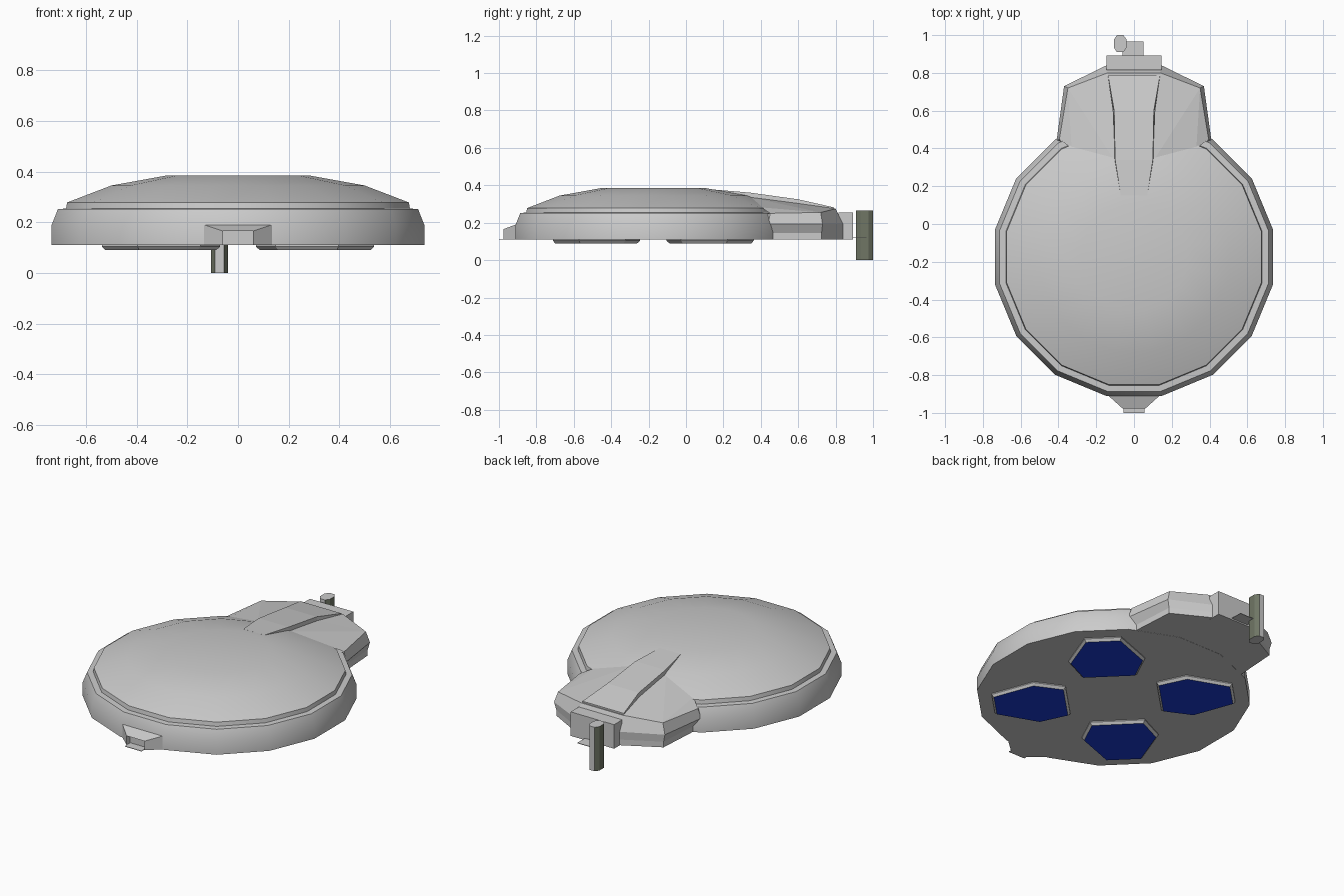
import bpy, bmesh, math
from mathutils import Vector

cube = bpy.data.objects.get("Cube")
if cube:
    bpy.data.objects.remove(cube, do_unlink=True)


def material(name, rgb):
    m = bpy.data.materials.new(name)
    m.use_nodes = True
    m.diffuse_color = (*rgb, 1)
    m.node_tree.nodes["Principled BSDF"].inputs["Base Color"].default_value = (*rgb, 1)
    return m


GREY = material("hull_grey", (0.6, 0.6, 0.6))
BLUE = material("deep_blue", (0.01, 0.045, 0.66))
OLIVE = material("dark_olive", (0.16, 0.18, 0.13))


def finish(name, bm, mats, smooth=False):
    """Turn a bmesh into a named object with its materials."""
    bmesh.ops.recalc_face_normals(bm, faces=bm.faces[:])
    me = bpy.data.meshes.new(name)
    bm.to_mesh(me)
    bm.free()
    ob = bpy.data.objects.new(name, me)
    bpy.context.collection.objects.link(ob)
    for m in mats:
        me.materials.append(m)
    if smooth:
        bpy.ops.object.select_all(action='DESELECT')
        ob.select_set(True)
        bpy.context.view_layer.objects.active = ob
        bpy.ops.object.shade_smooth_by_angle(angle=math.radians(30))
    return ob


def loft(bm, rings):
    """Skin a stack of closed rings and cap both ends; returns the end cap."""
    vs = [[bm.verts.new(p) for p in r] for r in rings]
    n = len(vs[0])
    for a, b in zip(vs, vs[1:]):
        for i in range(n):
            j = (i + 1) % n
            bm.faces.new((a[i], a[j], b[j], b[i]))
    bm.faces.new(vs[0][::-1])
    return bm.faces.new(vs[-1])


def box(bm, lo, hi):
    loft(bm, [[(lo[0], lo[1], z), (hi[0], lo[1], z), (hi[0], hi[1], z), (lo[0], hi[1], z)]
              for z in (lo[2], hi[2])])


def mirrored(half):
    """Close a right-hand outline with its mirror image."""
    return half + [(-x, y, z) for x, y, z in reversed(half)]


CY = -0.175  # centre of the round hull

# Round hull: sixteen sides, stepped rim and shallow dome
profile = [(0.75, 0.11), (0.75, 0.19), (0.725, 0.252), (0.692, 0.254),
           (0.688, 0.278), (0.51, 0.345), (0.285, 0.385)]
bm = bmesh.new()
loft(bm, [[(r * math.cos(math.tau * (i + .5) / 16), CY + r * math.sin(math.tau * (i + .5) / 16), z)
           for i in range(16)] for r, z in profile])
finish("hull", bm, [GREY], True)

# Rear housing: undercut sides, overhanging shoulder, bevelled top edge
inset = [(0.30, 0.30), (0.375, 0.46), (0.358, 0.725), (0.145, 0.84)]
outer = [(0.30, 0.30), (0.41, 0.44), (0.37, 0.73), (0.145, 0.84)]
upper = [(0.30, 0.30, 0.25), (0.395, 0.45, 0.25), (0.35, 0.72, 0.255), (0.14, 0.80, 0.275)]
bm = bmesh.new()
loft(bm, [mirrored([(x, y, 0.111) for x, y in inset]),
          mirrored([(x, y, 0.145) for x, y in inset]),
          mirrored([(x, y, 0.192) for x, y in outer]),
          mirrored(upper)])
finish("rear_housing", bm, [GREY])

# Sloping roof panels beside the spine, one per side
roof_points = dict(a=(0.10, 0.33, 0.338), b=(0.33, 0.40, 0.282), c=(0.395, 0.45, 0.25),
                   d=(0.35, 0.72, 0.255), e=(0.14, 0.80, 0.275), f=(0.11, 0.60, 0.303))
for side, label in ((1, "left"), (-1, "right")):
    bm = bmesh.new()
    v = {k: bm.verts.new((x * side, y, z)) for k, (x, y, z) in roof_points.items()}
    for tri in ("abd", "bcd", "adf", "fde"):
        bm.faces.new([v[k] for k in tri])
    # normals point up
    for f in bm.faces:
        f.normal_update()
    ob = finish("roof_panel_" + label, bm, [GREY])
    if ob.data.polygons[0].normal.z < 0:
        ob.data.flip_normals()

# Raised central spine running from the dome to the rear
bm = bmesh.new()
loft(bm, [mirrored([(x, y, z), (x + 0.004, y, z - d)]) for x, y, z, d in
          ((0.07, 0.15, 0.377, 0.04), (0.10, 0.34, 0.361, 0.05),
           (0.105, 0.60, 0.325, 0.05), (0.138, 0.79, 0.282, 0.03))])
finish("spine", bm, [GREY])

# Rear mount block with a thin tongue
bm = bmesh.new()
box(bm, (-0.145, 0.815, 0.11), (0.145, 0.893, 0.255))
finish("rear_mount", bm, [GREY])
bm = bmesh.new()
box(bm, (-0.06, 0.89, 0.118), (0.05, 0.965, 0.121))
finish("rear_tongue", bm, [GREY])

# Upright eight-sided rod behind the mount
outline = [(0.033, 0.022), (0.017, 0.045), (-0.017, 0.045), (-0.033, 0.022),
           (-0.033, -0.022), (-0.017, -0.045), (0.017, -0.045), (0.033, -0.022)]
bm = bmesh.new()
loft(bm, [[(x - 0.073, y + 0.955, z) for x, y in outline] for z in (0, 0.265)])
bm.normal_update()
for f in bm.faces:
    f.material_index = 0 if abs(f.normal.z) > 0.9 or abs(f.normal.y) > 0.9 else 1
finish("rear_rod", bm, [GREY, OLIVE])

# Front nub: tapered wedge with a recessed socket
bm = bmesh.new()
front = loft(bm, [[(-w, y, 0.11), (w, y, 0.11), (w, y, z), (-w, y, z)]
                  for w, y, z in ((0.14, -0.89, 0.195), (0.14, -0.905, 0.192), (0.06, -0.977, 0.165))])
bmesh.ops.inset_individual(bm, faces=[front], thickness=0.014)
bmesh.ops.translate(bm, verts=front.verts[:], vec=(0, 0.035, 0))
finish("front_nub", bm, [GREY])
bm = bmesh.new()
box(bm, (-0.055, -1.0, 0.11), (0.055, -0.97, 0.113))
finish("front_tongue", bm, [GREY])

# Four belly pads: tapered grey frame with a blue face underneath
pad = [(0.25, 0.15), (0.42, 0.21), (0.66, 0.10), (0.66, -0.10), (0.42, -0.21), (0.25, -0.15)]
for k, label in enumerate(("back_left", "back_right", "front_right", "front_left")):
    ang = math.radians(45 + 90 * k)
    ca, sa = math.cos(ang), math.sin(ang)

    def ring(scale, z):
        pts = [(0.455 + (r - 0.455) * scale, t * scale) for r, t in pad]
        return [(r * ca - t * sa, CY + r * sa + t * ca, z) for r, t in pts]

    bm = bmesh.new()
    face = loft(bm, [ring(1, 0.112), ring(1, 0.104), ring(0.94, 0.09)])
    face.material_index = 1
    finish("belly_pad_" + label, bm, [GREY, BLUE])
